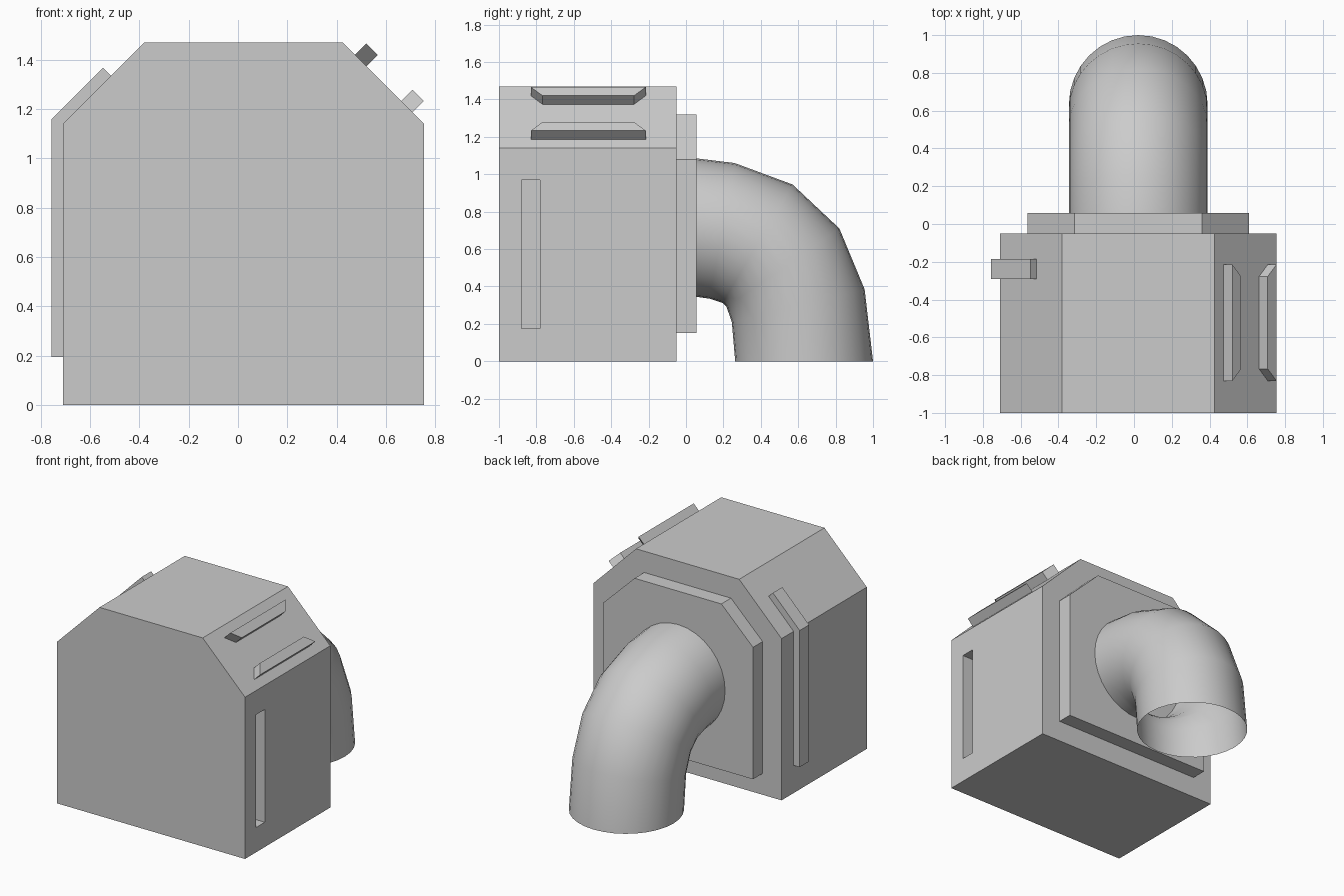
import bpy, bmesh
from math import cos, sin, tau, radians
from mathutils import Vector

if "Cube" in bpy.data.objects:
    bpy.data.objects.remove(bpy.data.objects["Cube"])

CX = 0.0225  # symmetry axis of body, flange and pipe


def make_object(name, verts, faces):
    bm = bmesh.new()
    vs = [bm.verts.new(v) for v in verts]
    for f in faces:
        bm.faces.new([vs[i] for i in f])
    bmesh.ops.recalc_face_normals(bm, faces=bm.faces)
    mesh = bpy.data.meshes.new(name)
    bm.to_mesh(mesh)
    bm.free()
    obj = bpy.data.objects.new(name, mesh)
    bpy.context.collection.objects.link(obj)
    return obj


def prism(name, profile, y_front, y_back):
    """Extrude an xz profile along y; each y limit is a number or one value per point."""
    n = len(profile)
    ends = [y if isinstance(y, (list, tuple)) else [y] * n for y in (y_front, y_back)]
    verts = [(x, ys[i], z) for ys in ends for i, (x, z) in enumerate(profile)]
    faces = [list(range(n)), list(range(2 * n - 1, n - 1, -1))]
    faces += [(i, (i + 1) % n, n + (i + 1) % n, n + i) for i in range(n)]
    return make_object(name, verts, faces)


def chamfered(half, top_half, z0, z1, z2):
    right = [(half, z0), (half, z1), (top_half, z2)]
    return [(CX + x, z) for x, z in right] + [(CX - x, z) for x, z in reversed(right)]


def select_only(obj):
    bpy.ops.object.select_all(action='DESELECT')
    obj.select_set(True)
    bpy.context.view_layer.objects.active = obj


# Housing with a vertical slot cut in the right side
housing = prism("housing", chamfered(0.7325, 0.4025, 0, 1.14, 1.47), -1.0, -0.05)
cutter = prism("slot_cutter", [(0.66, 0.175), (0.85, 0.175), (0.85, 0.97), (0.66, 0.97)],
               -0.88, -0.78)
cutter.hide_render = True
mod = housing.modifiers.new("slot", 'BOOLEAN')
mod.operation = 'DIFFERENCE'
mod.solver = 'EXACT'
mod.object = cutter
select_only(housing)
bpy.ops.object.modifier_apply(modifier=mod.name)
bpy.data.objects.remove(cutter)

# Rear mounting flange
prism("rear_flange", chamfered(0.585, 0.3385, 0.15, 1.08, 1.32), -0.05, 0.057)

# Bent strip wrapping the left side and left chamfer
prism("left_strip", [(-0.71, 0.195), (-0.757, 0.195), (-0.757, 1.158), (-0.548, 1.368),
                     (-0.515, 1.335), (-0.71, 1.14)], -0.29, -0.185)

# Two mirrored trapezoid bars on the right chamfer
for name, (x, z), upper_inset, lower_inset in (
        ("upper_bar", (0.475, 1.42), 0, 0.063),
        ("lower_bar", (0.662, 1.233), 0.063, 0)):
    s = 0.046
    profile = [(x, z), (x + s, z + s), (x + 2 * s, z), (x + s, z - s)]
    inset = [upper_inset, upper_inset, lower_inset, lower_inset]
    prism(name, profile, [-0.83 + i for i in inset], [-0.215 - i for i in inset])

# Open elbow pipe: rings given by outer and inner (y, z) points of the bend
RINGS = [((0.055, 1.085), (0.055, 0.345)), ((0.26, 1.06), (0.125, 0.335)),
         ((0.57, 0.945), (0.195, 0.312)), ((0.82, 0.71), (0.217, 0.29)),
         ((0.955, 0.385), (0.245, 0.21)), ((1.0, 0.0), (0.263, 0.0))]
SEG = 32
verts, faces = [], []
for outer, inner in RINGS:
    o, i = Vector(outer), Vector(inner)
    mid, half = (o + i) / 2, (o - i) / 2
    for k in range(SEG):
        a = tau * k / SEG
        p = mid + half * cos(a)
        verts.append((CX + 0.3675 * sin(a), p.x, p.y))
for r in range(len(RINGS) - 1):
    for k in range(SEG):
        a, b = r * SEG + k, r * SEG + (k + 1) % SEG
        faces.append((a, b, b + SEG, a + SEG))
pipe = make_object("elbow_pipe", verts, faces)
select_only(pipe)
bpy.ops.object.shade_smooth_by_angle(angle=radians(50))
